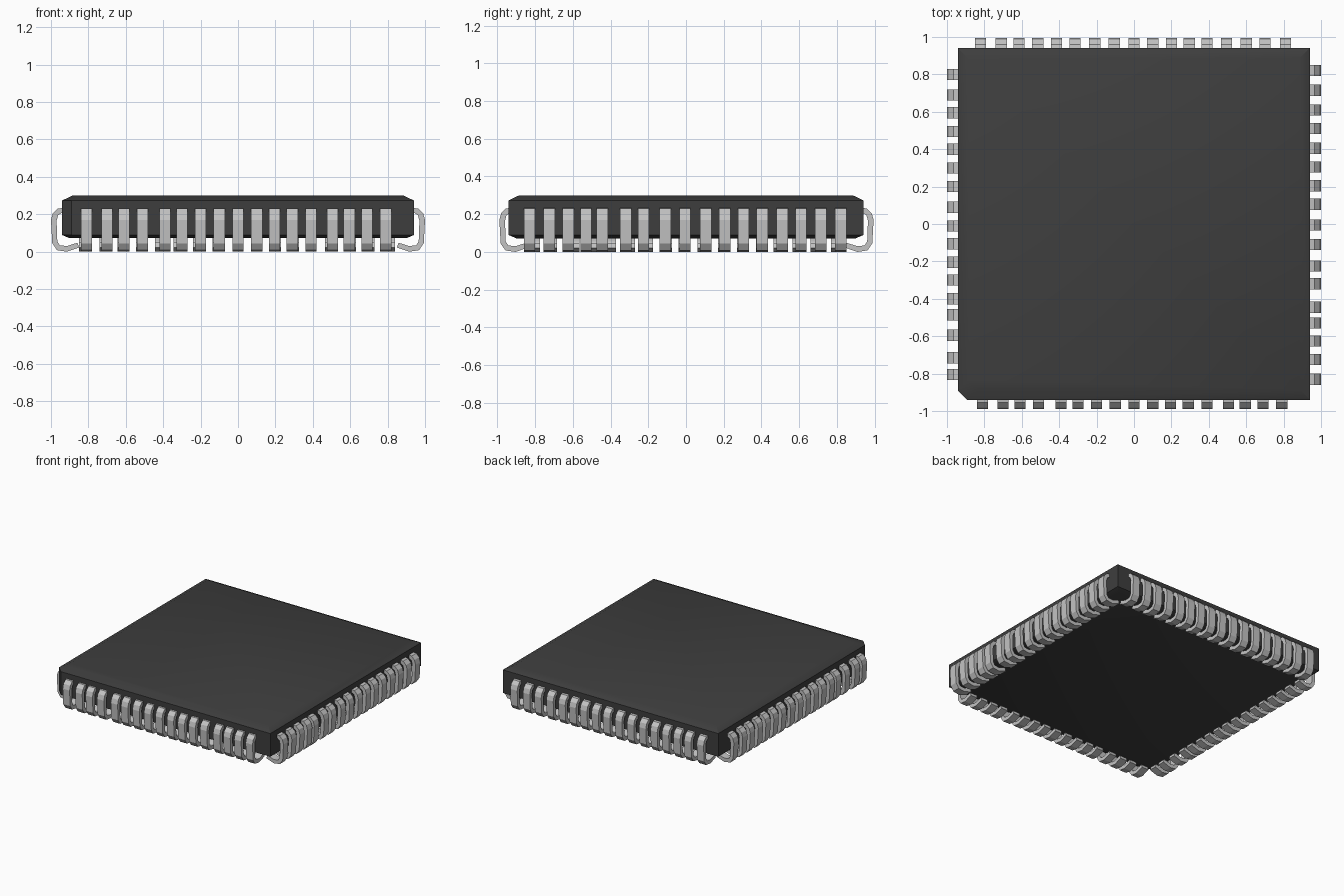
import bpy, bmesh, math

cube = bpy.data.objects.get("Cube")
if cube:
    bpy.data.objects.remove(cube, do_unlink=True)


def material(name, value):
    mat = bpy.data.materials.new(name)
    mat.use_nodes = True
    colour = (value, value, value, 1)
    mat.diffuse_color = colour
    mat.node_tree.nodes["Principled BSDF"].inputs["Base Color"].default_value = colour
    return mat


def finish(bm, name, mat):
    bmesh.ops.recalc_face_normals(bm, faces=bm.faces)
    mesh = bpy.data.meshes.new(name)
    bm.to_mesh(mesh)
    bm.free()
    mesh.materials.append(mat)
    obj = bpy.data.objects.new(name, mesh)
    bpy.context.collection.objects.link(obj)
    return obj


def skin(bm, rings):
    """Join equal rings of points into a closed solid."""
    loops = [[bm.verts.new(p) for p in ring] for ring in rings]
    n = len(loops[0])
    for a, b in zip(loops, loops[1:]):
        for i in range(n):
            j = (i + 1) % n
            bm.faces.new((a[i], a[j], b[j], b[i]))
    bm.faces.new(loops[0])
    bm.faces.new(loops[-1])


plastic = material("dark plastic", 0.048)
metal = material("pale metal", 0.55)

# Package body: square slab with bevelled rims and one clipped corner
def outline(half, z):
    clip = half - 0.052
    return [(-clip, -half, z), (half, -half, z), (half, half, z),
            (-half, half, z), (-half, -clip, z)]


bm = bmesh.new()
skin(bm, [outline(0.90, 0.072), outline(0.942, 0.09),
          outline(0.942, 0.273), outline(0.885, 0.30)])
body = finish(bm, "package_body", plastic)
bpy.ops.object.select_all(action='DESELECT')
body.select_set(True)
bpy.context.view_layer.objects.active = body
bpy.ops.object.shade_smooth_by_angle(angle=math.radians(30))

# J-shaped pin profile: distance outward and height, outer edge then inner edge
PIN = [(0.92, 0.236), (0.965, 0.23), (0.99, 0.205), (1.0, 0.17), (0.993, 0.045),
       (0.968, 0.008), (0.915, 0.0), (0.85, 0.022),
       (0.858, 0.048), (0.915, 0.03), (0.952, 0.034), (0.966, 0.055),
       (0.97, 0.165), (0.962, 0.195), (0.945, 0.206), (0.92, 0.208)]
HALF_WIDTH = 0.03

# Each row: mapping from (outward, along, height) and the pin centres
ROWS = {
    "front_pins": (lambda u, t, z: (t, 0.01 - u, z),
                   [-.81, -.70, -.61, -.51, -.39, -.30, -.20, -.10, 0,
                    .10, .195, .29, .39, .505, .595, .69, .79]),
    "back_pins": (lambda u, t, z: (t, u - 0.005, z),
                  [-.82, -.71, -.615, -.515, -.415, -.315, -.21, -.105, 0,
                   .10, .20, .295, .39, .495, .60, .70, .81]),
    "left_pins": (lambda u, t, z: (u, t, z),
                  [.82, .715, .61, .51, .405, .305, .205, .105, -.005,
                   -.11, -.225, -.32, -.445, -.53, -.625, -.725, -.83]),
    "right_pins": (lambda u, t, z: (-u, t, z),
                   [.80, .69, .595, .495, .40, .30, .20, .09, -.01,
                    -.105, -.205, -.30, -.40, -.485, -.595, -.715, -.805]),
}
for name, (place, centres) in ROWS.items():
    bm = bmesh.new()
    for c in centres:
        skin(bm, [[place(u, c + s * HALF_WIDTH, z) for u, z in PIN] for s in (-1, 1)])
    finish(bm, name, metal)
